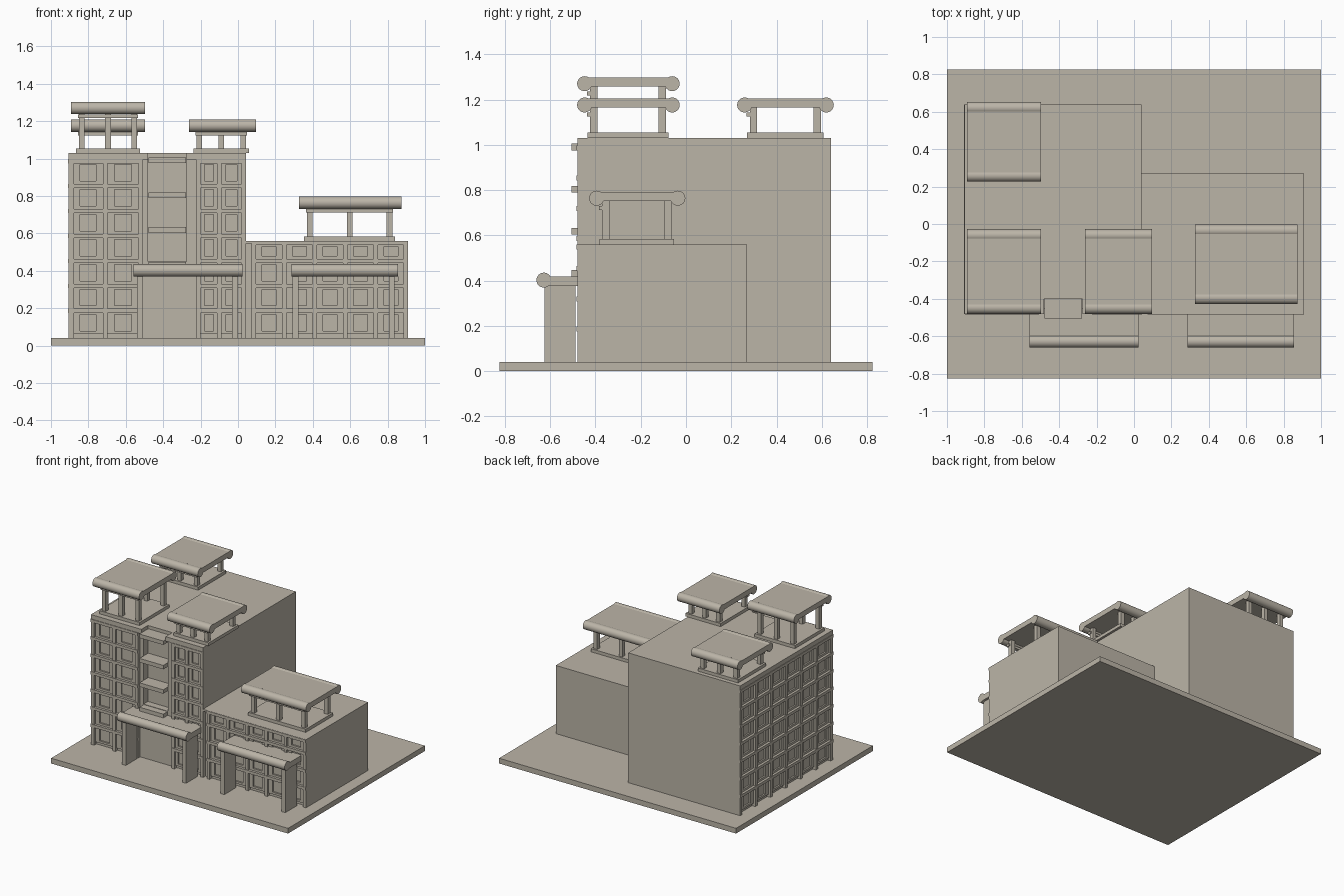
import bpy, bmesh, math
from mathutils import Matrix, Vector

if "Cube" in bpy.data.objects:
    bpy.data.objects.remove(bpy.data.objects["Cube"])

stone = bpy.data.materials.new("warm_grey_stone")
stone.diffuse_color = (0.50, 0.46, 0.39, 1)
stone.use_nodes = True
stone.node_tree.nodes["Principled BSDF"].inputs["Base Color"].default_value = stone.diffuse_color


def finish(name, bm):
    bmesh.ops.recalc_face_normals(bm, faces=bm.faces)
    me = bpy.data.meshes.new(name)
    bm.to_mesh(me)
    bm.free()
    me.materials.append(stone)
    ob = bpy.data.objects.new(name, me)
    bpy.context.collection.objects.link(ob)
    return ob


def add_box(bm, x, y, z):
    lo, hi = zip(x, y, z)
    size = [b - a for a, b in zip(lo, hi)]
    mid = [(a + b) / 2 for a, b in zip(lo, hi)]
    bmesh.ops.create_cube(bm, size=1, matrix=Matrix.Translation(mid) @ Matrix.Diagonal((*size, 1)))


def box(name, x, y, z):
    bm = bmesh.new()
    add_box(bm, x, y, z)
    return finish(name, bm)


def add_roll(bm, x, y, z, r=0.033):
    m = Matrix.Translation(((x[0] + x[1]) / 2, y, z)) @ Matrix.Rotation(math.pi / 2, 4, 'Y')
    ret = bmesh.ops.create_cone(bm, cap_ends=True, segments=32, radius1=r, radius2=r,
                                depth=x[1] - x[0], matrix=m)
    for f in {f for v in ret["verts"] for f in v.link_faces}:
        f.smooth = len(f.verts) == 4
    for e in {e for v in ret["verts"] for e in v.link_edges}:
        e.smooth = all(len(f.verts) == 4 for f in e.link_faces)


# Ground slab and main volumes
FRONT, LEFT = -0.453, -0.878
box("ground_slab", (-1, 1), (-0.825, 0.825), (0, 0.04))
tower = box("tower_body", (LEFT, 0.04), (FRONT, 0.64), (0.04, 1.03))
box("wing_body", (0.04, 0.91), (FRONT, 0.27), (0.04, 0.56))

# Balcony shaft cut in the tower front
cutter = box("balcony_shaft_cutter", (-0.48, -0.275), (-0.6, -0.40), (0.45, 1.2))
cutter.hide_render = True
cutter.hide_set(True)
cut = tower.modifiers.new("shaft", 'BOOLEAN')
cut.operation = 'DIFFERENCE'
cut.object = cutter

bm = bmesh.new()
for i in range(4):
    z = 0.99 - i * 0.186
    add_box(bm, (-0.478, -0.277), (-0.40, -0.505), (z - 0.015, z + 0.015))
finish("balconies", bm)


# Grid of ribs, ledges and framed windows on a wall
def on_front(u, d, z):
    return u, (FRONT - d[1], FRONT - d[0]), z


def on_left(u, d, z):
    return (LEFT - d[1], LEFT - d[0]), u, z


def facade(name, place, ribs, bands, top, rib_w=0.024):
    bm = bmesh.new()
    d = 0.027

    def part(u, dd, z):
        add_box(bm, *place(u, dd, z))

    h = rib_w / 2
    for u in ribs:
        part((u - h, u + h), (0, d), (0.04, top))
    for z in bands:
        part((ribs[0] - h, ribs[-1] + h), (0, d + 0.004), (z - 0.011, z + 0.011))
    edges = [0.05] + bands
    for a, b in zip(ribs, ribs[1:]):
        for lo, hi in zip(edges, edges[1:]):
            u0, u1, z0, z1 = a + h, b - h, lo + 0.011, hi - 0.011
            m = (u1 - u0) * 0.23
            part((u0, u0 + m), (0, 0.012), (z0, z1))
            part((u1 - m, u1), (0, 0.012), (z0, z1))
            part((u0 + m, u1 - m), (0, 0.012), (z0, z0 + 0.016))
            part((u0 + m, u1 - m), (0, 0.012), (z1 - 0.008, z1))
    return finish(name, bm)


rows = [0.186 + 0.1333 * i for i in range(7)]
facade("tower_front_grid_left", on_front, [-0.892, -0.71, -0.52], rows, 1.03)
facade("tower_front_grid_right", on_front, [-0.212, -0.10, 0.03], rows, 1.03)
facade("tower_side_grid", on_left, [-0.468 + 0.1827 * i for i in range(7)], rows, 1.03)
facade("wing_front_grid", on_front, [0.085 + 0.1626 * i for i in range(6)],
       rows[:3] + [0.548], 0.56)

# Parapets along the wall tops
box("tower_front_parapet_left", (-0.905, -0.48), (-0.48, FRONT), (0.995, 1.03))
box("tower_front_parapet_right", (-0.275, 0.04), (-0.48, FRONT), (0.995, 1.03))
box("tower_side_parapet", (-0.905, LEFT), (FRONT, 0.64), (0.995, 1.03))
box("wing_parapet", (0.04, 0.91), (-0.48, FRONT), (0.545, 0.56))


# Rooftop pavilions: plinth, posts, beam, flat roof with rolled edges
def pavilion(name, x, rolls, roof_z, base_z, base_x, post_y):
    y0, y1 = rolls
    bm = bmesh.new()
    add_box(bm, base_x, (post_y[0] - 0.028, post_y[1] + 0.028), (base_z, base_z + 0.024))
    finish(name + "_plinth", bm)
    bm = bmesh.new()
    a, b = base_x[0] + 0.03, base_x[1] - 0.03
    for px in (a, (a + b) / 2, b):
        for py in post_y:
            add_box(bm, (px - 0.015, px + 0.015), (py - 0.016, py + 0.016),
                    (base_z + 0.02, roof_z - 0.005))
    add_box(bm, (a - 0.02, b + 0.02), (post_y[0] - 0.03, post_y[0] - 0.002),
            (roof_z - 0.052, roof_z - 0.034))
    finish(name + "_posts", bm)
    bm = bmesh.new()
    add_box(bm, x, (y0, y1), (roof_z - 0.012, roof_z + 0.028))
    for y in rolls:
        add_roll(bm, x, y, roof_z)
    finish(name + "_roof", bm)


pavilion("front_left_pavilion", (-0.892, -0.498), (-0.448, -0.061), 1.27, 1.03,
         (-0.865, -0.525), (-0.408, -0.105))
pavilion("front_middle_pavilion", (-0.262, 0.096), (-0.448, -0.061), 1.176, 1.03,
         (-0.238, 0.058), (-0.408, -0.105))
pavilion("back_pavilion", (-0.892, -0.498), (0.259, 0.62), 1.176, 1.03,
         (-0.865, -0.525), (0.298, 0.58))
pavilion("wing_pavilion", (0.325, 0.873), (-0.395, -0.036), 0.764, 0.56,
         (0.354, 0.84), (-0.355, -0.08))


# Entrance canopies on side walls
def canopy(name, x, walls):
    bm = bmesh.new()
    add_box(bm, x, (-0.63, FRONT), (0.375, 0.418))
    add_roll(bm, x, -0.628, 0.402)
    finish(name + "_roof", bm)
    bm = bmesh.new()
    for w in walls:
        add_box(bm, (w - 0.016, w + 0.016), (-0.626, -0.488), (0.04, 0.38))
    finish(name + "_walls", bm)


canopy("left_canopy", (-0.56, 0.023), (-0.525, -0.016))
canopy("right_canopy", (0.285, 0.856), (0.307, 0.822))
